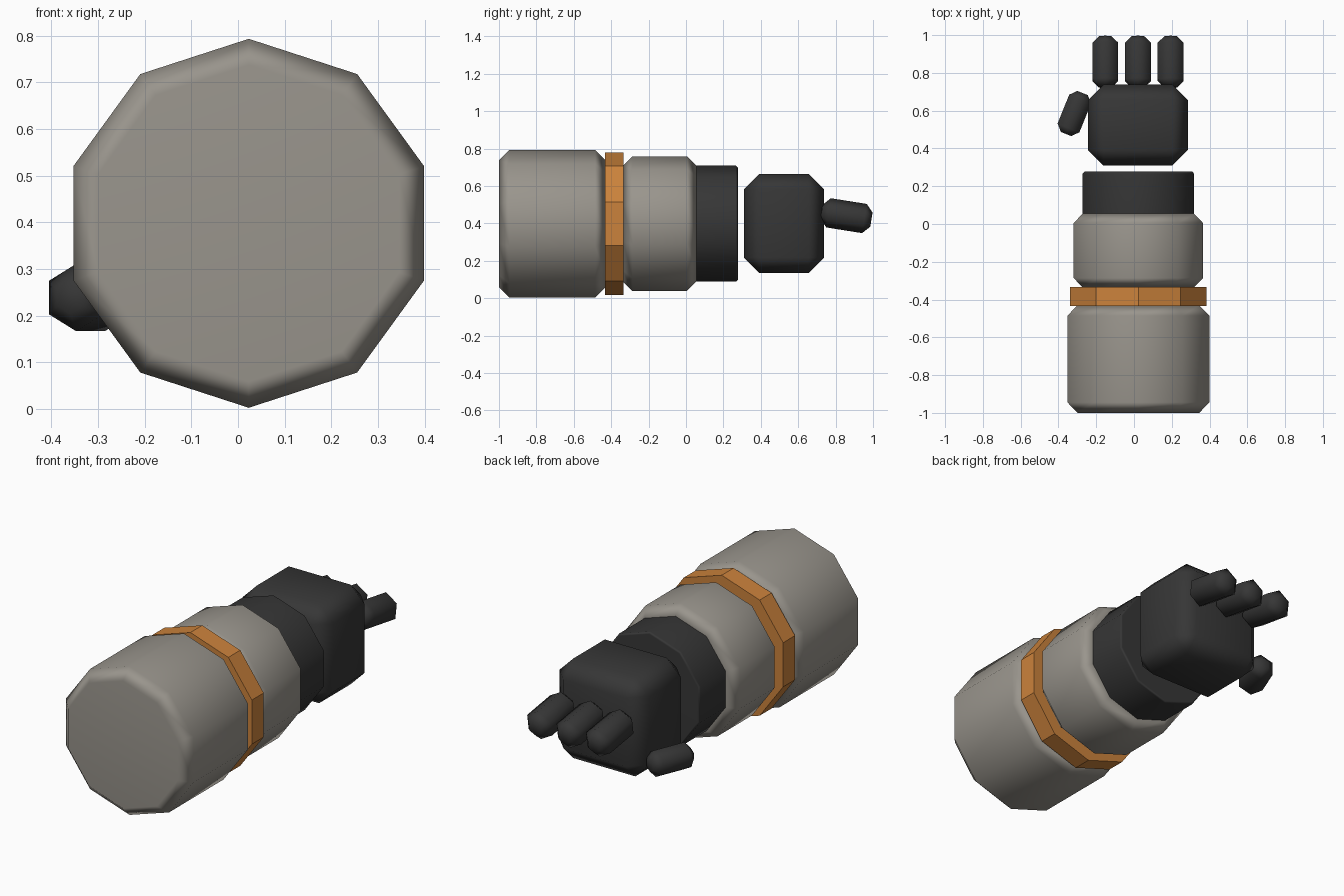
import bpy, bmesh, math
from mathutils import Matrix, Vector

if "Cube" in bpy.data.objects:
    bpy.data.objects.remove(bpy.data.objects["Cube"])

CX, CZ = 0.023, 0.398  # axis of the arm


def material(name, rgb):
    m = bpy.data.materials.new(name)
    m.diffuse_color = (*rgb, 1)
    m.use_nodes = True
    m.node_tree.nodes["Principled BSDF"].inputs["Base Color"].default_value = m.diffuse_color
    return m


GREY = material("warm grey", (0.32, 0.30, 0.265))
DARK = material("charcoal", (0.037, 0.037, 0.037))
ORANGE = material("orange", (0.60, 0.225, 0.045))


def finish(bm, name, mat, smooth):
    bmesh.ops.recalc_face_normals(bm, faces=bm.faces)
    me = bpy.data.meshes.new(name)
    bm.to_mesh(me)
    bm.free()
    me.materials.append(mat)
    ob = bpy.data.objects.new(name, me)
    bpy.context.collection.objects.link(ob)
    for p in me.polygons:
        p.use_smooth = smooth
    if smooth:
        ob.modifiers.new("soft_edges", 'WEIGHTED_NORMAL')
    return ob


def barrel(name, mat, sides, profile, centre, rot=None, smooth=True):
    """Closed many-sided solid along y; profile is (radius, y) pairs."""
    bm = bmesh.new()
    rings = []
    for r, y in profile:
        ring = []
        for i in range(sides):
            a = 2 * math.pi * i / sides
            ring.append(bm.verts.new((r * math.sin(a), y, r * math.cos(a))))
        rings.append(ring)
    for a, b in zip(rings, rings[1:]):
        for i in range(sides):
            j = (i + 1) % sides
            bm.faces.new((a[i], a[j], b[j], b[i]))
    bm.faces.new(rings[0])
    bm.faces.new(rings[-1])
    mtx = Matrix.Translation(Vector(centre)) @ (rot or Matrix.Identity(4))
    bm.transform(mtx)
    return finish(bm, name, mat, smooth)


def chamfered(r, y0, y1, c, inset=None):
    e = r - (c if inset is None else inset)
    return [(e, y0), (r, y0 + c), (r, y1 - c), (e, y1)]


# Arm sections
AXIS = (CX, 0, CZ)
barrel("upper_sleeve", GREY, 10, chamfered(0.395, -1.0, -0.43, 0.056), AXIS)
barrel("elbow_band", ORANGE, 10, [(0.38, -0.433), (0.38, -0.333)], AXIS, smooth=False)
barrel("lower_sleeve", GREY, 10, chamfered(0.36, -0.336, 0.055, 0.05), AXIS)
barrel("wrist_cuff", DARK, 10, chamfered(0.31, 0.04, 0.277, 0.01), AXIS)

# Palm block with chamfered edges
bm = bmesh.new()
bmesh.ops.create_cube(bm, size=1)
bm.transform(Matrix.Translation((0.021, 0.524, 0.40)) @ Matrix.Diagonal((0.53, 0.43, 0.53, 1)))
bmesh.ops.bevel(bm, geom=bm.edges[:], offset=0.083, segments=1, affect='EDGES')
finish(bm, "palm", DARK, True)

# Fingers, tilted slightly down
tilt = Matrix.Rotation(math.radians(-9), 4, 'X')
for i, x in enumerate((-0.152, 0.021, 0.194)):
    barrel(f"finger_{i + 1}", DARK, 6, chamfered(0.079, -0.135, 0.135, 0.038, 0.041),
           (x, 0.858, 0.441), tilt)

# Thumb, turned toward the palm
barrel("thumb", DARK, 6, chamfered(0.072, -0.117, 0.117, 0.035, 0.038),
       (-0.316, 0.585, 0.239), Matrix.Rotation(math.radians(-22), 4, 'Z'))
